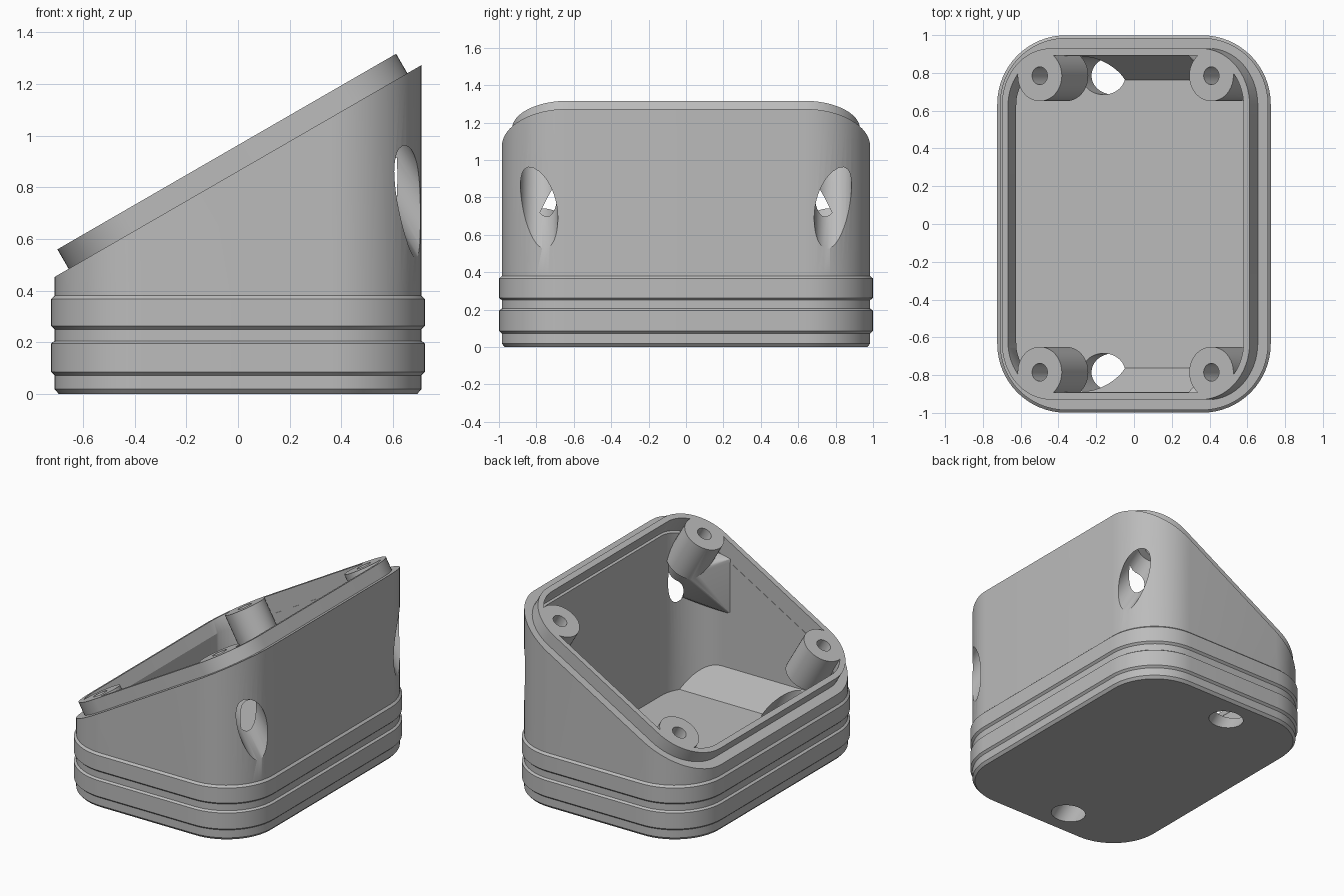
import bpy, bmesh
from math import radians, cos, sin, pi
from mathutils import Matrix, Vector

cube = bpy.data.objects.get("Cube")
if cube:
    bpy.data.objects.remove(cube, do_unlink=True)

grey = bpy.data.materials.new("matte grey")
grey.use_nodes = True
colour = (0.5, 0.5, 0.5, 1)
grey.diffuse_color = colour
grey.node_tree.nodes["Principled BSDF"].inputs["Base Color"].default_value = colour

# frame of the sloping top: local z points out of the opening
SLOPE = Matrix.Translation((0, 0, 0.8625)) @ Matrix.Rotation(radians(-30), 4, 'Y')
NORMAL = SLOPE.to_3x3() @ Vector((0, 0, 1))
LIP = 0.087


def ring(bm, hx, hy, r, z, steps=16):
    """Rounded rectangle of vertices."""
    verts = []
    for q, (sx, sy) in enumerate([(1, 1), (-1, 1), (-1, -1), (1, -1)]):
        for i in range(steps + 1):
            a = (q + i / steps) * pi / 2
            verts.append(bm.verts.new((sx * (hx - r) + r * cos(a),
                                       sy * (hy - r) + r * sin(a), z)))
    return verts


def finish(name, bm, matrix=None):
    if matrix:
        bm.transform(matrix)
    bmesh.ops.recalc_face_normals(bm, faces=bm.faces)
    mesh = bpy.data.meshes.new(name)
    bm.to_mesh(mesh)
    bm.free()
    mesh.materials.append(grey)
    obj = bpy.data.objects.new(name, mesh)
    bpy.context.collection.objects.link(obj)
    return obj


def loft(name, hx, hy, r, profile, matrix=None, sloped=False):
    """Stack rounded rectangles; profile holds (outset, height)."""
    bm = bmesh.new()
    rings = [ring(bm, hx + o, hy + o, r + o, z) for o, z in profile]
    for low, high in zip(rings, rings[1:]):
        for i in range(len(low)):
            j = (i + 1) % len(low)
            bm.faces.new((low[i], low[j], high[j], high[i]))
    bm.faces.new(rings[0][::-1])
    bm.faces.new(rings[-1])
    if sloped:
        cut = bmesh.ops.bisect_plane(bm, geom=bm.verts[:] + bm.edges[:] + bm.faces[:],
                                     plane_co=SLOPE.translation, plane_no=NORMAL,
                                     clear_outer=True)
        edges = [e for e in cut["geom_cut"] if isinstance(e, bmesh.types.BMEdge)]
        bmesh.ops.contextual_create(bm, geom=edges)
    return finish(name, bm, matrix)


def rod(name, x, y, r, z0, z1):
    bm = bmesh.new()
    bmesh.ops.create_cone(bm, cap_ends=True, segments=40, radius1=r, radius2=r, depth=z1 - z0,
                          matrix=Matrix.Translation((x, y, (z0 + z1) / 2)))
    return finish(name, bm, SLOPE)


def hull(name, points):
    bm = bmesh.new()
    for p in points:
        bm.verts.new(p)
    out = bmesh.ops.convex_hull(bm, input=bm.verts)
    junk = {g for g in out["geom_interior"] + out["geom_unused"]
            if isinstance(g, bmesh.types.BMVert)}
    bmesh.ops.delete(bm, geom=list(junk), context='VERTS')
    return finish(name, bm)


def combine(target, tool, operation):
    mod = target.modifiers.new("cut", 'BOOLEAN')
    mod.operation, mod.solver, mod.object = operation, 'EXACT', tool
    with bpy.context.temp_override(object=target, active_object=target):
        bpy.ops.object.modifier_apply(modifier=mod.name)
    bpy.data.objects.remove(tool, do_unlink=True)


# outer body with two raised bands
profile = [(-0.016, 0), (0, 0.018), (0, 0.072), (0.014, 0.085), (0.014, 0.195), (0, 0.205),
           (0, 0.25), (0.014, 0.263), (0.014, 0.367), (0, 0.38), (0, 1.6)]
body = loft("enclosure_body", 0.71, 0.985, 0.35, profile, sloped=True)
lip = loft("lip", 0.757, 0.93, 0.3, [(0, -0.05), (0, LIP)], SLOPE)
combine(body, lip, 'UNION')

# inner space
cavity = loft("cavity", 0.625, 0.89, 0.27, [(0, 0.09), (0, 1.6)], sloped=True)
opening = loft("opening", 0.72, 0.892, 0.265, [(0, -0.03), (0, 0.3)], SLOPE)
combine(cavity, opening, 'UNION')

# parts left standing inside: floor ramps, screw posts and their wall gussets
for s in (1, -1):
    ramp = hull("ramp", [(x, s * y, z) for x in (-0.8, 0.8)
                         for y, z in ((0.76, 0.085), (0.95, 0.085), (0.95, 0.35))])
    combine(cavity, ramp, 'DIFFERENCE')
    for u in (-0.526, 0.523):
        post = rod("post", u, s * 0.785, 0.135, LIP - 0.28, 0.5)
        combine(cavity, post, 'DIFFERENCE')
    end = [SLOPE @ Vector((0.523 + 0.13 * cos(a), s * 0.785 + 0.13 * sin(a), LIP - 0.27))
           for a in (i * pi / 12 for i in range(24))]
    wall = [(0.28, s * 0.9, 1.02), (0.28, s * 0.9, 0.634), (0.66, s * 0.9, 0.634),
            (0.66, s * 0.74, 0.75), (0.66, s * 0.9, 1.1)]
    combine(cavity, hull("gusset", end + [Vector(p) for p in wall]), 'DIFFERENCE')
combine(body, cavity, 'DIFFERENCE')

# screw holes with wide access bores from outside
for s in (1, -1):
    for u in (-0.526, 0.523):
        combine(body, rod("screw_hole", u, s * 0.785, 0.047, -0.4, 0.3), 'DIFFERENCE')
        combine(body, rod("access_bore", u, s * 0.785, 0.1, -1.2, LIP - 0.2), 'DIFFERENCE')

bpy.ops.object.select_all(action='DESELECT')
body.select_set(True)
bpy.context.view_layer.objects.active = body
bpy.ops.object.shade_smooth_by_angle(angle=radians(30))
